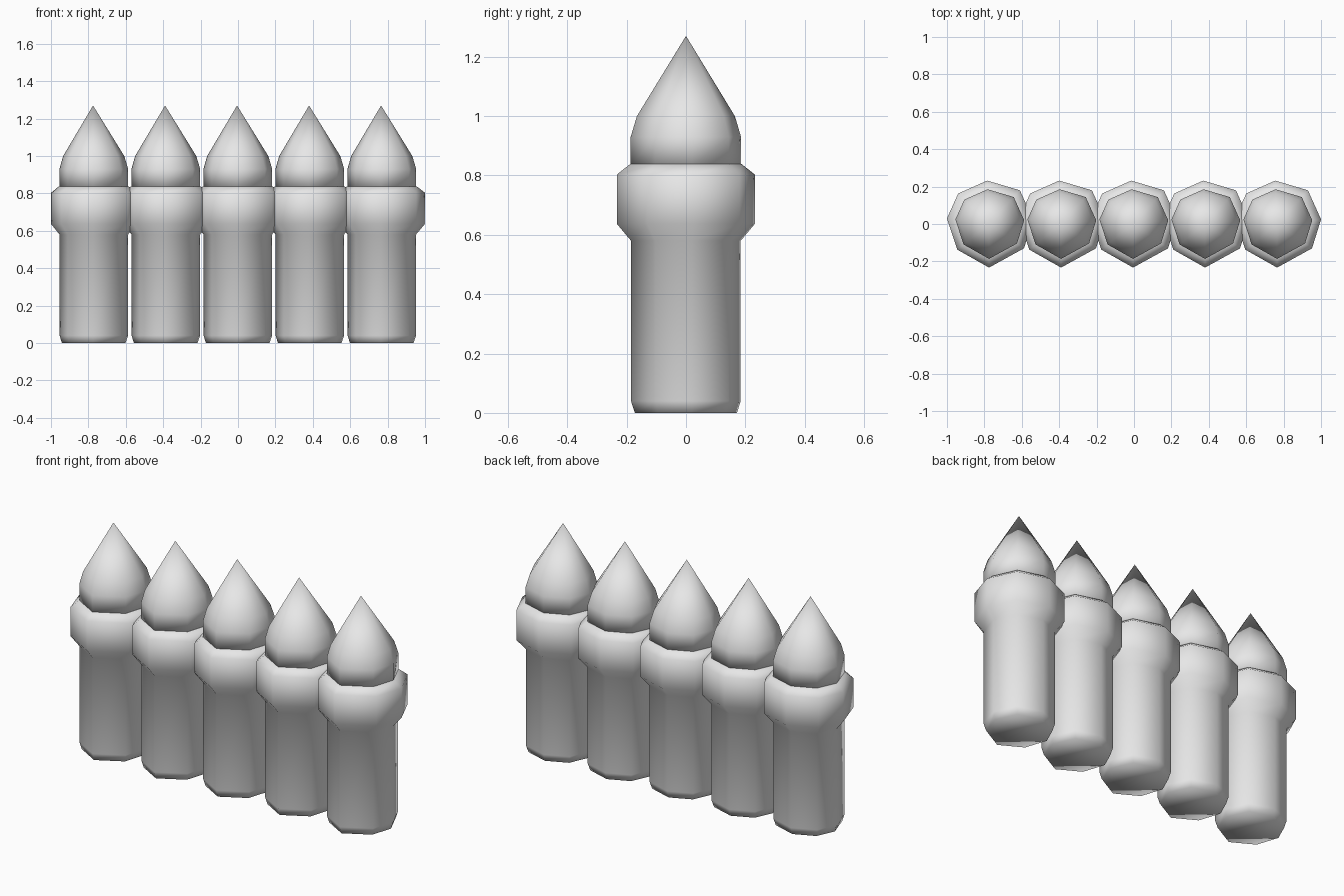
import bpy
import bmesh

cube = bpy.data.objects.get("Cube")
if cube:
    bpy.data.objects.remove(cube, do_unlink=True)

# Single plain grey material
grey = bpy.data.materials.new("light_grey")
grey.use_nodes = True
grey.diffuse_color = (0.8, 0.8, 0.8, 1)
grey.node_tree.nodes["Principled BSDF"].inputs["Base Color"].default_value = (0.8, 0.8, 0.8, 1)

# Roughly hewn eight-sided outline, at full collar width
OUTLINE = [(0.235, 0.025), (0.165, 0.18), (-0.01, 0.232), (-0.165, 0.163),
           (-0.225, 0.03), (-0.17, -0.137), (0.0, -0.233), (0.187, -0.13)]


def stack(name, profile, x, apex=None):
    """Stack scaled copies of the outline at (scale, height), with an optional point."""
    bm = bmesh.new()
    rings = [[bm.verts.new((px * s, py * s, z)) for px, py in OUTLINE] for s, z in profile]
    n = len(OUTLINE)
    for low, high in zip(rings, rings[1:]):
        for i in range(n):
            j = (i + 1) % n
            bm.faces.new((low[i], low[j], high[j], high[i]))
    bm.faces.new(list(reversed(rings[0])))
    if apex:
        tip = bm.verts.new((0, 0, apex))
        for i in range(n):
            bm.faces.new((rings[-1][i], rings[-1][(i + 1) % n], tip))
    else:
        bm.faces.new(rings[-1])
    for face in bm.faces:
        face.smooth = True
    bmesh.ops.recalc_face_normals(bm, faces=bm.faces)
    mesh = bpy.data.meshes.new(name)
    bm.to_mesh(mesh)
    bm.free()
    mesh.materials.append(grey)
    obj = bpy.data.objects.new(name, mesh)
    obj.location.x = x
    bpy.context.collection.objects.link(obj)
    return obj


# Shaft flaring into a chamfered collar, and a pointed head
SHAFT = [(0.74, 0), (0.795, 0.04), (0.795, 0.58), (1, 0.637), (1, 0.803), (0.81, 0.838)]
HEAD = [(0.8, 0.83), (0.8, 0.93), (0.71, 1.0)]

# Row of five stakes
for k in range(5):
    x = -0.775 + 0.385 * k
    stack(f"stake_shaft_{k + 1}", SHAFT, x)
    stack(f"stake_head_{k + 1}", HEAD, x, apex=1.27)
